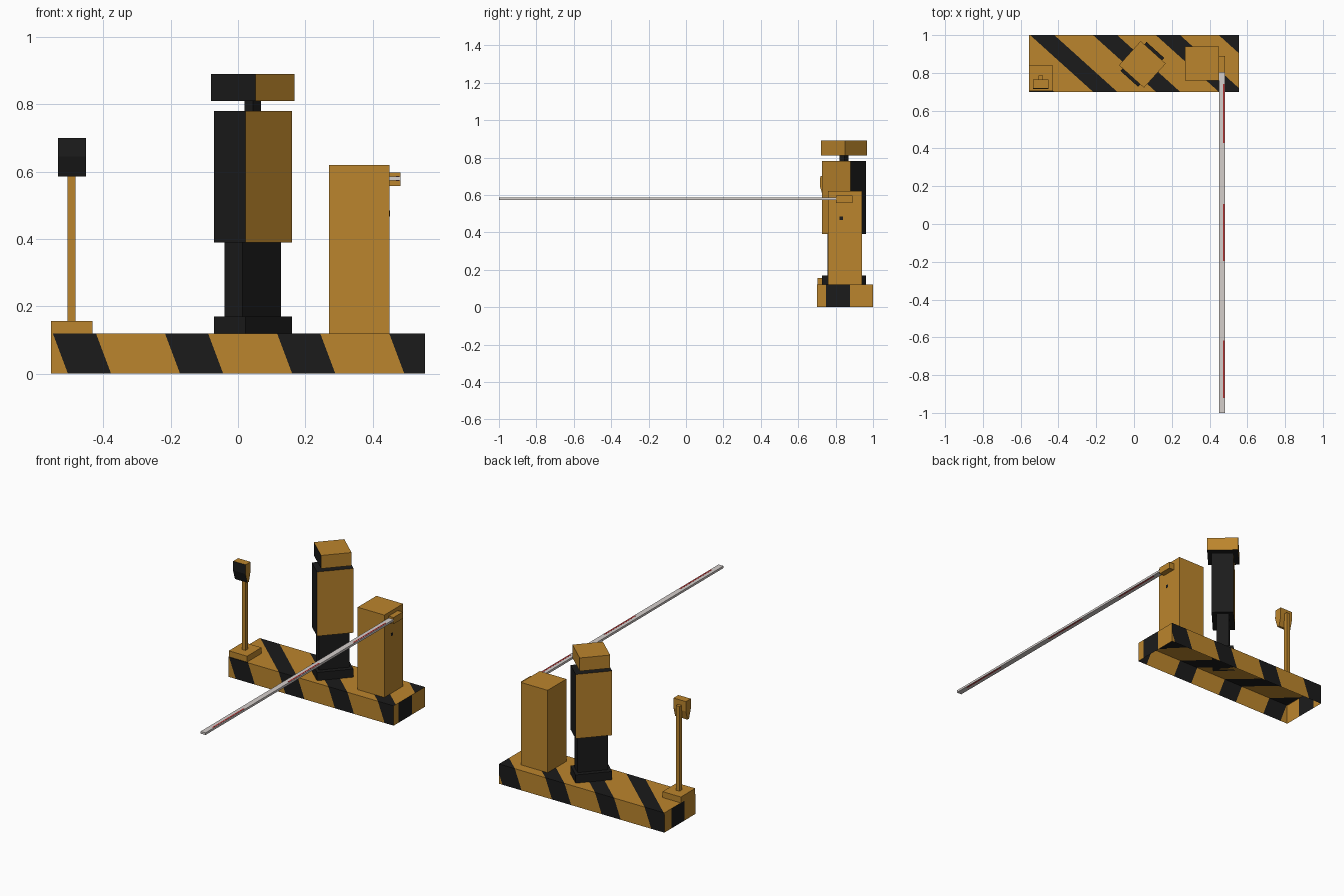
import bpy, bmesh, math
from mathutils import Vector, Matrix

if "Cube" in bpy.data.objects:
    bpy.data.objects.remove(bpy.data.objects["Cube"])


def material(name, col):
    m = bpy.data.materials.new(name)
    m.diffuse_color = (*col, 1)
    m.use_nodes = True
    m.node_tree.nodes["Principled BSDF"].inputs["Base Color"].default_value = m.diffuse_color
    return m


ORANGE = material("safety orange", (0.5, 0.235, 0.026))
BLACK = material("black", (0.011, 0.011, 0.011))
GREY = material("light grey", (0.66, 0.62, 0.6))
RED = material("red", (0.45, 0.03, 0.03))


def finish(name, bm, mats):
    me = bpy.data.meshes.new(name)
    bm.to_mesh(me)
    bm.free()
    for m in mats:
        me.materials.append(m)
    ob = bpy.data.objects.new(name, me)
    bpy.context.collection.objects.link(ob)
    return ob


def cuboid(lo, hi):
    bm = bmesh.new()
    bmesh.ops.create_cube(bm, size=1)
    lo, hi = Vector(lo), Vector(hi)
    for v in bm.verts:
        v.co = (lo + hi) / 2 + v.co * (hi - lo)
    return bm


def box(name, lo, hi, mat):
    return finish(name, cuboid(lo, hi), [mat])


def turned_box(name, w, d, z0, z1, mats, rule=None):
    """Box on the turned centre column; rule(normal) picks the black faces."""
    bm = cuboid((-w / 2, -d / 2, z0), (w / 2, d / 2, z1))
    bm.normal_update()
    for f in bm.faces:
        if rule and rule(f.normal):
            f.material_index = 1
    bm.transform(Matrix.Translation((0.044, 0.845, 0)) @ Matrix.Rotation(math.radians(48), 4, 'Z'))
    return finish(name, bm, mats)


# striped base shell, open underneath: each side has its own stripe coordinate u = n.p + c
PERIOD, WIDTH, START = 0.333, 0.128, -0.217
bm = cuboid((-0.555, 0.7, 0), (0.555, 1.0, 0.12))
bm.normal_update()
bmesh.ops.delete(bm, geom=[f for f in bm.faces if f.normal.z < -0.9], context='FACES_ONLY')
RULES = [
    (Vector((0, 0, 1)), Vector((1, 1.11, 0)), -0.777),
    (Vector((0, -1, 0)), Vector((1, 0, 0.375)), -0.045),
    (Vector((0, 1, 0)), Vector((1, 0, -0.375)), 0.045),
    (Vector((1, 0, 0)), Vector((0, 1, 0)), START - 0.748),
    (Vector((-1, 0, 0)), Vector((0, 1, 0)), START - 0.805),
]
for side, n, c in RULES:
    for k in range(-3, 5):
        for edge in (START + k * PERIOD, START + k * PERIOD + WIDTH):
            faces = [f for f in bm.faces if f.normal.dot(side) > 0.9]
            geom = set(faces)
            for f in faces:
                geom.update(f.edges)
                geom.update(f.verts)
            bmesh.ops.bisect_plane(bm, geom=list(geom), dist=1e-5,
                                   plane_co=n * ((edge - c) / n.length_squared), plane_no=n)
            bm.normal_update()
for f in bm.faces:
    for side, n, c in RULES:
        if f.normal.dot(side) > 0.9:
            u = n.dot(f.calc_center_median()) + c
            f.material_index = int((u - START) % PERIOD < WIDTH)
finish("striped_base", bm, [ORANGE, BLACK])

# centre column, turned on the base
turned_box("column_foot", 0.206, 0.126, 0.12, 0.17, [BLACK])
turned_box("column_leg", 0.172, 0.071, 0.17, 0.39, [BLACK])
turned_box("column_body", 0.206, 0.126, 0.39, 0.78, [ORANGE, BLACK], lambda n: abs(n.y) < 0.5)
turned_box("column_neck", 0.034, 0.034, 0.78, 0.81, [BLACK])
turned_box("column_head", 0.172, 0.178, 0.81, 0.89, [ORANGE, BLACK],
           lambda n: n.x < -0.5 or n.z < -0.5)

# barrier cabinet, pivot and arm
box("barrier_cabinet", (0.271, 0.76, 0.12), (0.45, 0.94, 0.62), ORANGE)
box("cabinet_lock", (0.449, 0.822, 0.467), (0.451, 0.84, 0.485), BLACK)
box("arm_pivot", (0.45, 0.802, 0.558), (0.483, 0.89, 0.598), ORANGE)
box("barrier_arm", (0.449, -1.0, 0.573), (0.482, 0.81, 0.586), GREY)
for i, (a, b) in enumerate([(0.43, 0.74), (-0.195, 0.105), (-0.92, -0.618)]):
    box(f"arm_stripe_{i + 1}", (0.47, a, 0.5724), (0.478, b, 0.5866), RED)

# reader stand
box("stand_foot", (-0.555, 0.704, 0.12), (-0.432, 0.842, 0.156), ORANGE)
box("stand_pole", (-0.506, 0.76, 0.156), (-0.482, 0.785, 0.67), ORANGE)

# reader head: side profile pushed across, black front
profile = [(0.718, 0.70), (0.716, 0.645), (0.735, 0.585), (0.75, 0.585), (0.765, 0.64), (0.765, 0.70)]
bm = bmesh.new()
face = bm.faces.new([bm.verts.new((-0.535, y, z)) for y, z in profile])
ext = bmesh.ops.extrude_face_region(bm, geom=[face])
bmesh.ops.translate(bm, vec=(0.083, 0, 0),
                    verts=[v for v in ext["geom"] if isinstance(v, bmesh.types.BMVert)])
bmesh.ops.recalc_face_normals(bm, faces=bm.faces)
for f in bm.faces:
    f.material_index = int(f.normal.y < -0.5)
finish("reader_head", bm, [ORANGE, BLACK])
